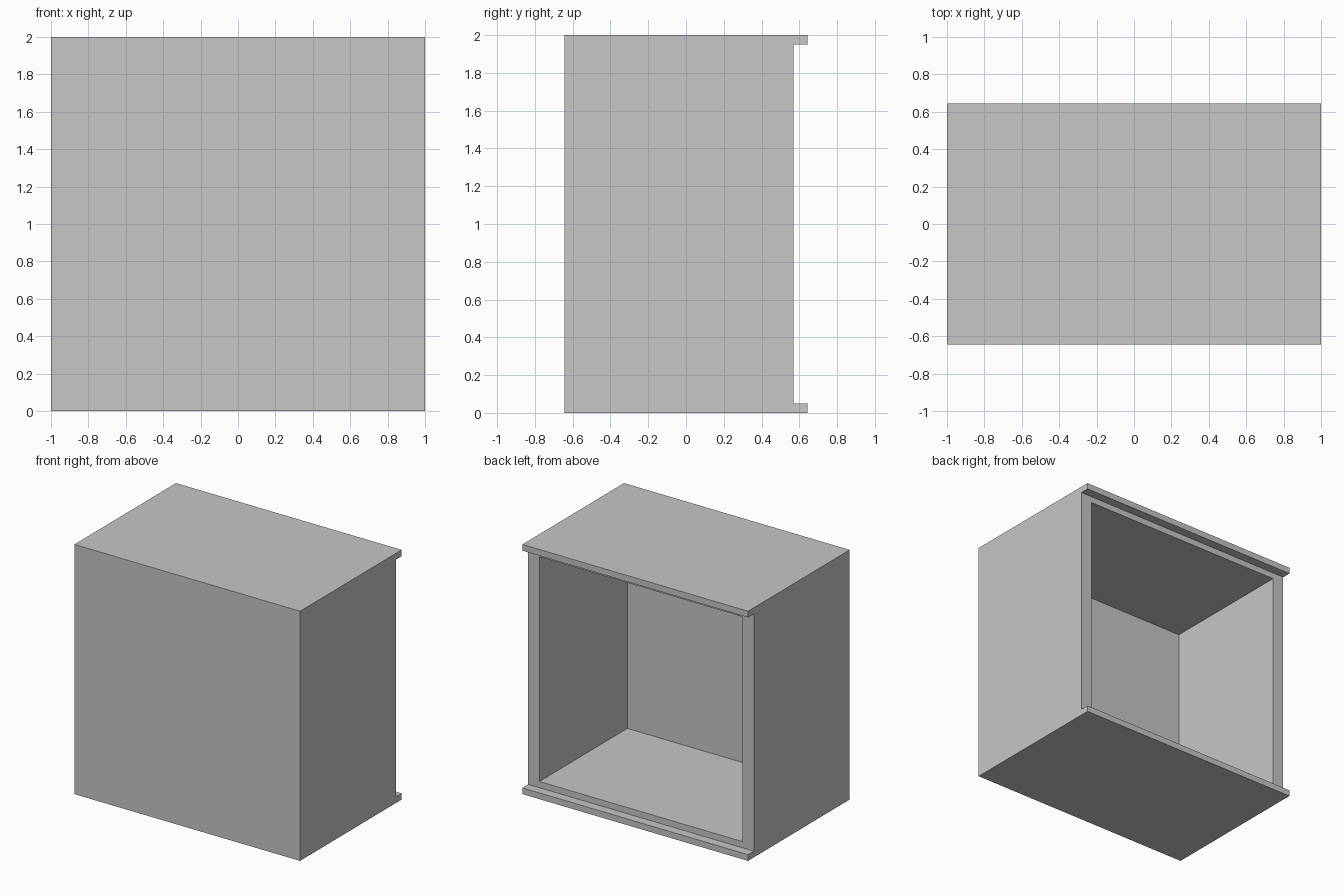
import bpy
import bmesh
from mathutils import Vector

default = bpy.data.objects.get("Cube")
if default:
    bpy.data.objects.remove(default, do_unlink=True)

FRONT, BACK, LIP_END = -0.643, 0.57, 0.643
LIP, WALL, HEIGHT = 0.05, 0.1, 2.0

# Single grey material
grey = bpy.data.materials.new("cabinet_grey")
grey.use_nodes = True
colour = (0.57, 0.57, 0.57, 1)
grey.diffuse_color = colour
grey.node_tree.nodes["Principled BSDF"].inputs["Base Color"].default_value = colour

# Solid block
bm = bmesh.new()
bmesh.ops.create_cube(bm, size=2)
for v in bm.verts:
    v.co.y = BACK if v.co.y > 0 else FRONT
    v.co.z += 1


def back_faces():
    bm.normal_update()
    return [f for f in bm.faces if f.normal.y > 0.9]


def cut_back(point, normal):
    faces = back_faces()
    edges = {e for f in faces for e in f.edges}
    verts = {v for f in faces for v in f.verts}
    bmesh.ops.bisect_plane(bm, geom=faces + list(edges) + list(verts),
                           plane_co=point, plane_no=normal)


def push(faces, distance):
    result = bmesh.ops.extrude_face_region(bm, geom=faces)
    verts = [g for g in result["geom"] if isinstance(g, bmesh.types.BMVert)]
    bmesh.ops.translate(bm, verts=verts, vec=(0, distance, 0))
    # Remove the faces left behind at the start of the extrusion
    bmesh.ops.delete(bm, geom=[f for f in faces if f.is_valid], context="FACES_ONLY")


# Mark the lips and the opening on the back
for z in (LIP, WALL, HEIGHT - WALL, HEIGHT - LIP):
    cut_back(Vector((0, 0, z)), Vector((0, 0, 1)))
for x in (-1 + WALL, 1 - WALL):
    cut_back(Vector((x, 0, 0)), Vector((1, 0, 0)))

lower, upper, opening = [], [], []
for f in back_faces():
    c = f.calc_center_median()
    if c.z < LIP:
        lower.append(f)
    elif c.z > HEIGHT - LIP:
        upper.append(f)
    elif abs(c.x) < 1 - WALL and WALL < c.z < HEIGHT - WALL:
        opening.append(f)

# Bottom and top lips stand out, the inside is hollowed
push(lower, LIP_END - BACK)
push(upper, LIP_END - BACK)
push(opening, FRONT + WALL - BACK)

# Finish the shell
bmesh.ops.recalc_face_normals(bm, faces=bm.faces[:])
mesh = bpy.data.meshes.new("cabinet_shell")
bm.to_mesh(mesh)
bm.free()
mesh.materials.append(grey)
shell = bpy.data.objects.new("cabinet_shell", mesh)
bpy.context.collection.objects.link(shell)
